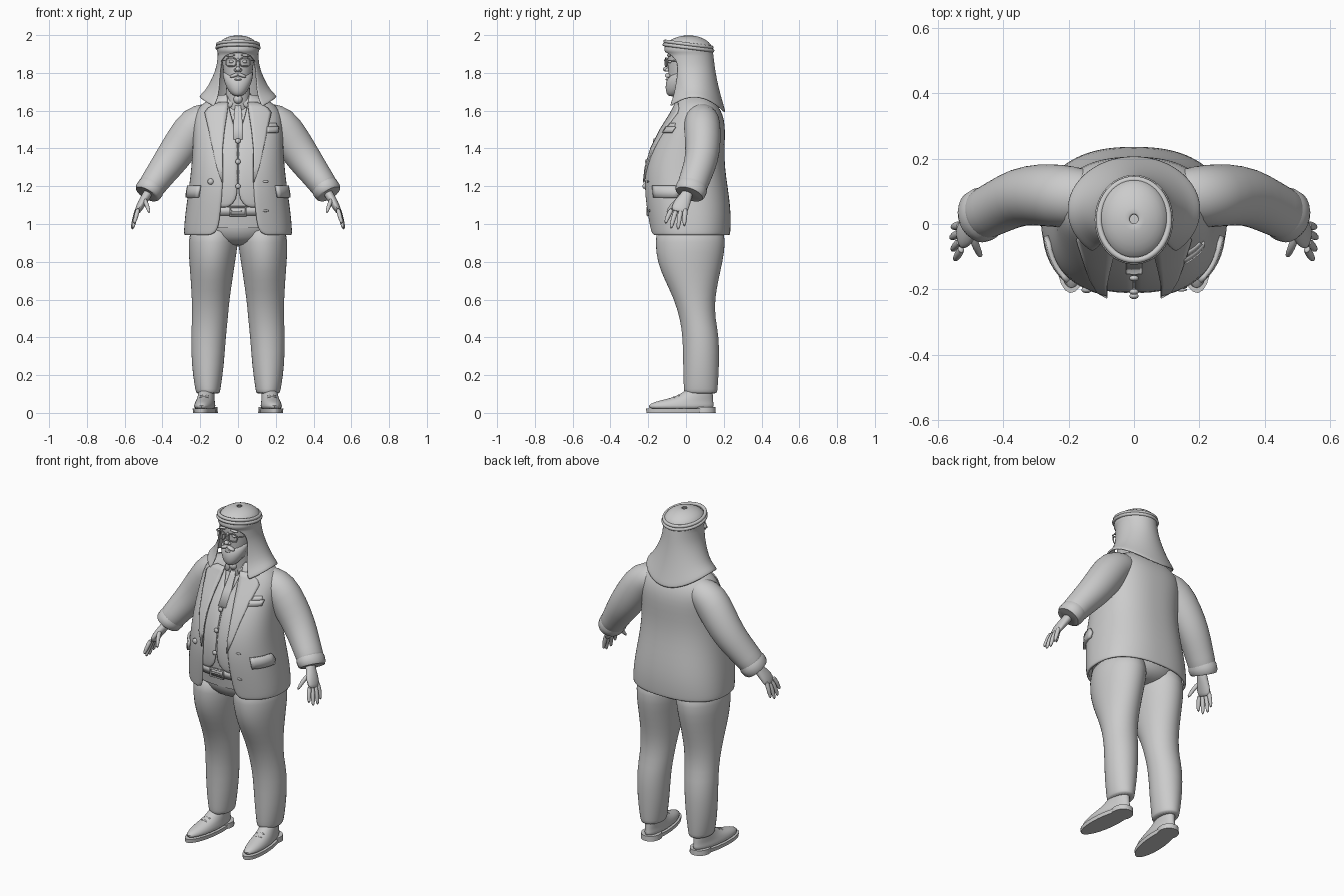
import bpy, bmesh
from math import sin, cos, pi, asin, copysign, radians
from mathutils import Vector, Matrix

cube = bpy.data.objects.get("Cube")
if cube:
    bpy.data.objects.remove(cube, do_unlink=True)

grey = bpy.data.materials.new("plain grey")
grey.use_nodes = True
grey.diffuse_color = (0.6, 0.6, 0.6, 1)
grey.node_tree.nodes["Principled BSDF"].inputs["Base Color"].default_value = (0.6, 0.6, 0.6, 1)


def finish(name, bm, mirror=False, thick=0, subdiv=0):
    me = bpy.data.meshes.new(name)
    bm.to_mesh(me)
    bm.free()
    me.materials.append(grey)
    ob = bpy.data.objects.new(name, me)
    bpy.context.collection.objects.link(ob)
    if thick:
        mod = ob.modifiers.new("thickness", "SOLIDIFY")
        mod.thickness, mod.offset = thick, -1
    if subdiv:
        mod = ob.modifiers.new("smooth", "SUBSURF")
        mod.levels = mod.render_levels = subdiv
    if mirror:
        ob.modifiers.new("mirror", "MIRROR")
    return ob


def loft(name, rows, closed=True, **kw):
    """Skin rows of points; closed rows become a capped solid."""
    bm = bmesh.new()
    grid = [[bm.verts.new(p) for p in row] for row in rows]
    n = len(grid[0])
    for a, b in zip(grid, grid[1:]):
        for j in range(n if closed else n - 1):
            k = (j + 1) % n
            bm.faces.new((a[j], a[k], b[k], b[j]))
    if closed:
        bm.faces.new(grid[0])
        bm.faces.new(grid[-1])
        bmesh.ops.recalc_face_normals(bm, faces=bm.faces)
    else:
        bmesh.ops.remove_doubles(bm, verts=bm.verts, dist=0.0005)
    return finish(name, bm, **kw)


def oval_loft(name, rows, seg=24, **kw):
    """Rows are z, centre x, centre y, radius x, radius y."""
    turns = [2 * pi * i / seg for i in range(seg)]
    return loft(name, [[(cx + rx * sin(t), cy + ry * cos(t), z) for t in turns]
                       for z, cx, cy, rx, ry in rows], **kw)


def limb(name, pts, seg=16, **kw):
    """Points are x, y, z, radius along y, radius across."""
    pos = [Vector(p[:3]) for p in pts]
    rows = []
    for i, p in enumerate(pts):
        t = (pos[min(i + 1, len(pos) - 1)] - pos[max(i - 1, 0)]).normalized()
        u = Vector((0, 1, 0))
        u = (u - t * u.dot(t)).normalized()
        v = t.cross(u)
        rows.append([pos[i] + u * p[3] * cos(a) + v * p[4] * sin(a)
                     for a in (2 * pi * k / seg for k in range(seg))])
    return loft(name, rows, **kw)


def blob(name, loc, scale, tilt=0, mirror=False):
    bm = bmesh.new()
    m = Matrix.Translation(loc) @ Matrix.Rotation(tilt, 4, "Y") @ Matrix.Diagonal((*scale, 1))
    bmesh.ops.create_uvsphere(bm, u_segments=20, v_segments=12, radius=1, matrix=m)
    return finish(name, bm, mirror=mirror)


def wire(name, pts, radius, closed=True):
    cu = bpy.data.curves.new(name, "CURVE")
    cu.dimensions, cu.bevel_depth, cu.bevel_resolution = "3D", radius, 3
    sp = cu.splines.new("POLY")
    sp.points.add(len(pts) - 1)
    for q, p in zip(sp.points, pts):
        q.co = (*p, 1)
    sp.use_cyclic_u = closed
    cu.materials.append(grey)
    ob = bpy.data.objects.new(name, cu)
    bpy.context.collection.objects.link(ob)


# Jacket profile from the top down: z, half width, front y, back y, front opening
JACKET = [(1.69, .09, -.04, .12, .06), (1.66, .15, -.045, .14, .055), (1.63, .2, -.058, .168, .055),
          (1.58, .232, -.085, .195, .06), (1.52, .238, -.125, .207, .07), (1.45, .238, -.168, .206, .08),
          (1.35, .243, -.21, .202, .085), (1.25, .252, -.228, .212, .08), (1.15, .266, -.226, .228, .085),
          (1.05, .28, -.212, .238, .095), (.975, .286, -.2, .236, .105), (.95, .286, -.196, .234, .125),
          (.94, .284, -.193, .232, .15)]
POWER = 2.4


def profile(z):
    for a, b in zip(JACKET, JACKET[1:]):
        if z >= b[0] - 1e-6:
            f = min(1, (a[0] - z) / (a[0] - b[0]))
            return [p + (q - p) * f for p, q in zip(a, b)]
    return JACKET[-1]


def surf(phi, z, off=0):
    """Point on the torso; phi runs from the middle of the back to the front."""
    _, rx, yf, yb, _ = profile(z)
    s, c = sin(phi), cos(phi)
    return (copysign(abs(s) ** (2 / POWER), s) * (rx + off),
            (yf + yb) / 2 + copysign(abs(c) ** (2 / POWER), c) * ((yb - yf) / 2 + off), z)


def phi_at(x, z):
    return pi - copysign(asin(min(1, abs(x) / profile(z)[1]) ** (POWER / 2)), x)


def coat(name, rows, off, thick, seg=48):
    """Open-fronted garment; rows are z and half opening."""
    out = []
    for z, w in rows:
        a = phi_at(w, z)
        out.append([surf(a * (2 * i / seg - 1), z, off) for i in range(seg + 1)])
    return loft(name, out, closed=False, thick=thick, subdiv=1)


def patch(name, rows, off=.007, thick=.009, mirror=True, cols=6):
    """Cloth plate on the torso; rows are z, inner x, outer x."""
    out = []
    for z, x0, x1 in rows:
        a, b = phi_at(x1, z), phi_at(x0, z)
        out.append([surf(a + (b - a) * i / cols, z, off) for i in range(cols + 1)])
    return loft(name, out, closed=False, thick=thick, mirror=mirror)


# Clothes on the torso
coat("jacket", [(r[0], r[4]) for r in JACKET], 0, .014)
coat("waistcoat", [(1.66, .06), (1.6, .045), (1.54, .026), (1.47, .002), (1.4, .001), (1.3, .001),
                   (1.2, .001), (1.13, .004), (1.085, .05)], -.013, .012)
shirt = [[surf(2 * pi * i / 40, z, -.03) for i in range(40)]
         for z in (1.69, 1.63, 1.58, 1.52, 1.45, 1.35, 1.25, 1.15, 1.05, .98)]
loft("shirt", shirt)
patch("lapel", [(1.645, .05, .1), (1.615, .053, .155), (1.59, .056, .172), (1.5, .07, .152),
                (1.4, .08, .132), (1.3, .08, .11), (1.22, .08, .083)])
patch("shirt_collar", [(1.685, .012, .06), (1.655, .016, .07), (1.62, .04, .055)], off=-.012)
patch("tie", [(1.655, -.012, .012), (1.6, -.02, .02), (1.53, -.026, .026), (1.45, -.026, .026)],
      off=-.014, mirror=False)
blob("tie_knot", (0, -.045, 1.66), (.024, .022, .024))
patch("hip_pocket_flap", [(1.205, .195, .255), (1.17, .2, .262), (1.14, .205, .265)], off=.014, thick=.014)
patch("breast_pocket", [(1.515, .15, .212), (1.485, .148, .208)], mirror=False)
patch("pocket_square", [(1.535, .165, .2), (1.51, .158, .208)], off=.004, mirror=False)
for z in (1.44, 1.33, 1.2):
    x, y, _ = surf(pi, z)
    blob("waistcoat_button", (0, y + .006, z), (.014, .009, .014))
x, y, _ = surf(phi_at(-.145, 1.225), 1.225)
blob("jacket_button", (x, y, 1.225), (.016, .01, .016))
for z in (1.225, 1.07):
    x, y, _ = surf(phi_at(.145, z), z)
    blob("buttonhole", (x, y, z), (.018, .005, .006))

# Belt and buckle
patch("belt", [(1.09, -.15, .15), (1.045, -.15, .15)], off=-.02, mirror=False, cols=12)
y = surf(pi, 1.067)[1] + .012
wire("buckle", [(-.042, y, 1.045), (.042, y, 1.045), (.042, y, 1.09), (-.042, y, 1.09)], .006)
wire("buckle_pin", [(-.042, y, 1.067), (.02, y, 1.067)], .005, closed=False)

# Trousers
oval_loft("trouser_seat", [(1.1, 0, .01, .24, .19), (1.0, 0, .02, .255, .195), (.93, 0, .022, .225, .18),
                           (.88, 0, .025, .12, .12)], subdiv=1)
oval_loft("trouser_leg", [(1.02, .125, .02, .125, .18), (.9, .131, .024, .134, .188), (.8, .137, .02, .122, .175),
                          (.7, .14, .03, .111, .142), (.6, .145, .045, .1, .108), (.5, .148, .061, .095, .094),
                          (.4, .157, .08, .093, .097), (.25, .16, .08, .086, .096), (.14, .16, .078, .07, .091),
                          (.11, .159, .078, .064, .088), (.1, .159, .078, .06, .084)], mirror=True, subdiv=1)

# Shoes, turned out slightly
turn = Matrix.Translation((.165, .08, 0)) @ Matrix.Rotation(radians(6), 4, "Z")
shoe_parts = [
    oval_loft("shoe", [(.015, 0, -.108, .054, .178), (.04, 0, -.107, .055, .176), (.058, 0, -.094, .05, .16),
                       (.075, 0, -.055, .046, .12), (.095, 0, -.025, .043, .088), (.14, 0, 0, .04, .06)],
              mirror=True, subdiv=1),
    oval_loft("shoe_sole", [(0, 0, -.108, .059, .183), (.022, 0, -.108, .061, .185)], mirror=True),
    oval_loft("shoe_heel", [(0, 0, .015, .057, .063), (.03, 0, .015, .055, .062)], mirror=True)]
for y, z in ((-.12, .09), (-.145, .08), (-.17, .07)):
    shoe_parts.append(blob("shoe_lace", (0, y, z), (.024, .006, .007), mirror=True))
for part in shoe_parts:
    part.data.transform(turn)

# Sleeves, cuffs and hands
limb("sleeve", [(.1, .08, 1.56, .07, .07), (.155, .083, 1.562, .088, .085), (.22, .085, 1.535, .098, .103),
                (.285, .09, 1.44, .096, .1), (.35, .085, 1.345, .089, .092), (.41, .056, 1.265, .083, .08),
                (.458, .032, 1.198, .08, .073), (.472, .024, 1.178, .076, .069)], seg=24, mirror=True, subdiv=1)
limb("cuff", [(.452, .035, 1.205, .078, .07), (.462, .03, 1.19, .084, .074), (.478, .022, 1.168, .082, .072),
              (.484, .018, 1.158, .074, .064)], seg=24, mirror=True)
limb("palm", [(.465, .015, 1.185, .03, .026), (.487, 0, 1.145, .032, .024), (.51, -.022, 1.11, .046, .023),
              (.528, -.035, 1.075, .045, .018), (.534, -.04, 1.06, .036, .012)], mirror=True, subdiv=1)
fingers = {"index_finger": ((.527, -.072, 1.085), (.54, -.097, 1.04), (.55, -.11, 1.0)),
           "middle_finger": ((.53, -.05, 1.08), (.549, -.07, 1.02), (.557, -.08, .973)),
           "ring_finger": ((.532, -.026, 1.08), (.552, -.037, 1.02), (.561, -.043, .967)),
           "little_finger": ((.53, -.004, 1.09), (.548, -.006, 1.035), (.557, -.01, .985)),
           "thumb": ((.497, -.03, 1.135), (.482, -.075, 1.1), (.468, -.102, 1.055))}
for name, (a, b, c) in fingers.items():
    limb(name, [(*a, .015, .013), (*b, .013, .012), (*c, .008, .008)], seg=12, mirror=True, subdiv=1)
for i in range(3):
    blob("sleeve_button", (.42 + .013 * i, .105 - .01 * i, 1.225 - .02 * i), (.009, .009, .009), mirror=True)

# Head and beard
oval_loft("head", [(1.69, 0, -.03, .04, .05), (1.72, 0, -.02, .06, .07), (1.77, 0, -.005, .072, .088),
                   (1.82, 0, 0, .08, .096), (1.87, 0, .002, .085, .098), (1.92, 0, .005, .088, .105),
                   (1.96, 0, .01, .07, .08)], subdiv=1)
oval_loft("beard", [(1.675, 0, -.07, .016, .02), (1.69, 0, -.062, .04, .042), (1.72, 0, -.05, .06, .06),
                    (1.755, 0, -.04, .074, .066), (1.785, 0, -.025, .08, .066), (1.82, 0, 0, .083, .055)], subdiv=1)
oval_loft("neck", [(1.74, 0, .005, .06, .065), (1.6, 0, .03, .075, .075)])
blob("moustache", (.019, -.096, 1.787), (.026, .015, .01), tilt=.35, mirror=True)
blob("lower_lip", (0, -.099, 1.765), (.018, .009, .006))
blob("nose_bridge", (0, -.096, 1.845), (.01, .014, .035))
blob("nose_tip", (0, -.106, 1.82), (.014, .016, .013))
blob("nostril", (.012, -.1, 1.815), (.009, .011, .009), mirror=True)
blob("eye", (.035, -.083, 1.86), (.014, .012, .009), mirror=True)
blob("eyebrow", (.038, -.09, 1.893), (.026, .011, .007), tilt=.1, mirror=True)

# Spectacles
for s in (-1, 1):
    rim = []
    for i in range(28):
        c, d = cos(2 * pi * i / 28), sin(2 * pi * i / 28)
        x = .037 + copysign(abs(c) ** .65, c) * .027
        rim.append((s * x, -.112 + x * .2, 1.857 + copysign(abs(d) ** .65, d) * .022))
    wire("spectacle_rim", rim, .0035)
    wire("spectacle_arm", [(s * .064, -.099, 1.865), (s * .085, -.08, 1.865), (s * .09, .01, 1.862)], .0035, False)
wire("spectacle_bridge", [(-.011, -.11, 1.862), (0, -.114, 1.866), (.011, -.11, 1.862)], .0035, False)

# Headcloth: z, half width, front y, back y, wrap angle, sag
hood = []
for z, rx, yf, yb, wrap, sag in [(2.0, .012, .002, .028, 180, 0), (1.993, .05, -.042, .068, 180, 0),
                                 (1.975, .088, -.085, .108, 180, 0), (1.95, .107, -.11, .135, 180, 0),
                                 (1.925, .111, -.116, .141, 180, 0), (1.91, .111, -.116, .143, 180, 0),
                                 (1.895, .11, -.112, .145, 136, 0), (1.85, .11, -.1, .15, 124, 0),
                                 (1.8, .125, -.095, .157, 128, 0), (1.75, .148, -.09, .17, 138, .015),
                                 (1.71, .172, -.095, .187, 143, .04), (1.685, .198, -.115, .203, 143, .07),
                                 (1.672, .206, -.125, .21, 141, .08)]:
    row = []
    for i in range(49):
        t = radians(wrap) * (i / 24 - 1)
        row.append((rx * sin(t), (yf + yb) / 2 + cos(t) * (yb - yf) / 2, z - sag * cos(t) ** 2))
    hood.append(row)
loft("headcloth", hood, closed=False, thick=.01, subdiv=1)

# Double cord around the headcloth
for z, grow in ((1.951, 0), (1.934, .004)):
    ring = [2 * pi * i / 48 for i in range(48)]
    wire("head_cord", [((.107 + grow) * sin(t), .013 + (.124 + grow) * cos(t), z - .016 * cos(t))
                       for t in ring], .0095)

# Smooth shading with sharp edges kept
bpy.ops.object.select_all(action="DESELECT")
for ob in bpy.context.scene.objects:
    if ob.type == "MESH" and ob.data.materials and ob.data.materials[0] == grey:
        ob.select_set(True)
        bpy.context.view_layer.objects.active = ob
bpy.ops.object.shade_smooth_by_angle(angle=radians(45))
